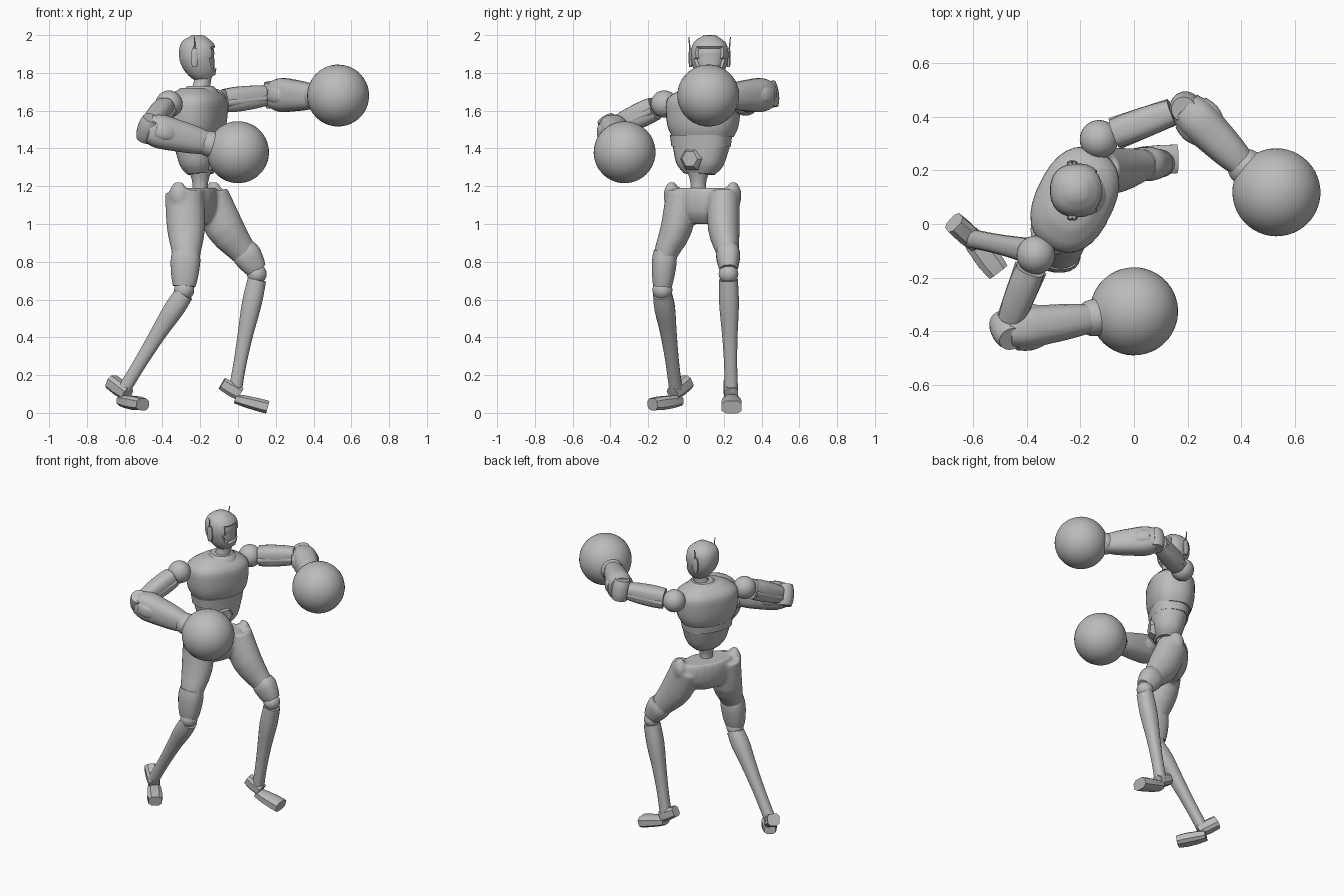
import bpy, bmesh, math
from mathutils import Vector

if "Cube" in bpy.data.objects:
    bpy.data.objects.remove(bpy.data.objects["Cube"])

colour = (0.5, 0.5, 0.5, 1)
grey = bpy.data.materials.new("plain grey")
grey.use_nodes = True
grey.diffuse_color = colour
grey.node_tree.nodes["Principled BSDF"].inputs["Base Color"].default_value = colour

Y = Vector((0, 1, 0))
Z = Vector((0, 0, 1))
SHOULDER_LINE = Vector((0.44, 0.9, 0))
FACING = SHOULDER_LINE.cross(Z).normalized()


def finish(name, bm):
    """Turn a bmesh into a shaded grey object."""
    bmesh.ops.recalc_face_normals(bm, faces=bm.faces)
    mesh = bpy.data.meshes.new(name)
    bm.to_mesh(mesh)
    bm.free()
    mesh.materials.append(grey)
    part = bpy.data.objects.new(name, mesh)
    bpy.context.collection.objects.link(part)
    bpy.ops.object.select_all(action='DESELECT')
    part.select_set(True)
    bpy.context.view_layer.objects.active = part
    bpy.ops.object.shade_smooth_by_angle(angle=math.radians(35))
    return part


def spline(values, fraction):
    """Smooth curve through evenly spaced values, numbers or vectors."""
    last = len(values) - 1
    position = fraction * last
    index = min(int(position), last - 1)
    f = position - index
    start, end = values[index], values[index + 1]
    leave = (end - values[max(index - 1, 0)]) / 2
    arrive = (values[min(index + 2, last)] - start) / 2
    gap = end - start
    return start + leave * f + (gap * 3 - leave * 2 - arrive) * f**2 + (leave + arrive - gap * 2) * f**3


def sweep(bm, path, radii, hint=Z, ratio=1, sides=20, power=2, steps=3):
    """Capped tube along a path; radii lie along hint, ratio scales the other axis."""
    path = [Vector(point) for point in path]
    count = (len(radii) - 1) * steps
    centres = [spline(path, i / count) for i in range(count + 1)]
    loops = []
    for i, centre in enumerate(centres):
        tangent = (centres[min(i + 1, count)] - centres[max(i - 1, 0)]).normalized()
        along = (hint - tangent * hint.dot(tangent)).normalized()
        across = tangent.cross(along) * ratio
        radius = spline(radii, i / count)
        loop = []
        for k in range(sides):
            angle = math.tau * (k + 0.5) / sides
            c, s = [math.copysign(abs(n) ** (2 / power), n) for n in (math.cos(angle), math.sin(angle))]
            loop.append(bm.verts.new(centre + (along * c + across * s) * radius))
        loops.append(loop)
    for low, high in zip(loops, loops[1:]):
        for k in range(sides):
            bm.faces.new((low[k - 1], low[k], high[k], high[k - 1]))
    bm.faces.new(loops[0])
    bm.faces.new(loops[-1])


def tube(name, path, radii, **options):
    bm = bmesh.new()
    sweep(bm, path, radii, **options)
    return finish(name, bm)


def ball(name, centre, radius):
    bm = bmesh.new()
    bmesh.ops.create_uvsphere(bm, u_segments=28, v_segments=16, radius=radius)
    bmesh.ops.translate(bm, verts=bm.verts, vec=centre)
    return finish(name, bm)


# Head with a sunken visor
bm = bmesh.new()
sweep(bm, [(-.16, .125, 1.77), (-.21, .125, 1.88), (-.21, .125, 2)],
      [.045, .075, .095, .1, .085, .03], hint=Y, sides=28, power=2.3)
bm.normal_update()
visor = [f for f in bm.faces if f.normal.x > .65 and 1.82 < f.calc_center_median().z < 1.94]
bmesh.ops.inset_region(bm, faces=visor, thickness=.008, depth=-.012)
finish("head", bm)

# Ear pods and aerials
for side in (-1, 1):
    ear = Vector((-.23, .125 + side * .1, 1.88))
    tip = ear + Z * .11 + Y * side * .01
    tube("ear_pod", [ear - Z * .05, ear + Z * .05], [.008, .012, .012, .008],
         hint=Y, ratio=1.6, sides=8, power=3)
    tube("aerial", [ear, tip], [.006, .003], hint=Y, sides=6)

# Neck and collar
tube("neck", [(-.2, .11, 1.68), (-.18, .125, 1.81)], [.06, .045, .05])
tube("collar", [(-.2, .11, 1.69), (-.2, .11, 1.73)], [.1, .09, .07], hint=Y)

# Torso, twisted toward the front right
torso = dict(hint=SHOULDER_LINE, ratio=.72, sides=28, power=2.4)
tube("chest", [(-.22, .09, 1.46), (-.22, .09, 1.72)], [.165, .19, .2, .19, .1], **torso)
tube("midriff", [(-.215, .08, 1.41), (-.215, .08, 1.47)], [.16, .168], **torso)
tube("abdomen", [(-.2, .07, 1.265), (-.21, .08, 1.42)], [.085, .125, .145, .155], **torso)
belly = Vector((-.21, .07, 1.345)) + FACING * .07
tube("belly_plate", [belly, belly + FACING * .045], [.07, .066, .045], sides=6, steps=1)
tube("waist", [(-.2, .065, 1.12), (-.2, .065, 1.28)], [.06, .04, .06], hint=Y)

# Leg joints
right_hip = Vector((-.285, -.02, 1.17))
right_knee = Vector((-.285, -.125, .65))
right_ankle = Vector((-.6, -.055, .13))
left_hip = Vector((-.15, .2, 1.15))
left_knee = Vector((.1, .225, .735))
left_ankle = Vector((-.015, .24, .12))

# Hips and thighs fused into one smooth shell
bm = bmesh.new()
sweep(bm, [(-.225, .09, 1), (-.225, .09, 1.19)], [.09, .165, .185, .17],
      hint=SHOULDER_LINE, ratio=.55)
right_thigh = [right_hip, (-.275, -.05, .98), (-.275, -.115, .82), right_knee + Z * .03]
left_thigh = [left_hip, (-.07, .2, .98), (.03, .22, .85), left_knee + Z * .03]
for thigh in (right_thigh, left_thigh):
    sweep(bm, thigh, [.085, .085, .06, .048], hint=Y, ratio=1.2)
for crest in (Vector((-.315, -.075, 1.17)), Vector((-.13, .25, 1.17))):
    sweep(bm, [crest - Z * .05, crest + Z * .05], [.038, .04, .018],
          hint=SHOULDER_LINE, ratio=1.3)
hips = finish("hips_and_thighs", bm)
fuse = hips.modifiers.new("fuse", 'REMESH')
fuse.mode = 'VOXEL'
fuse.voxel_size = .01
fuse.use_smooth_shade = True
soften = hips.modifiers.new("soften", 'SMOOTH')
soften.iterations = 4

# Thigh guards and knees
guard = dict(hint=Y, ratio=1.2, power=2.4)
tube("right_thigh_guard", [(-.275, -.11, .86), right_knee + Z * .02], [.06, .066, .06, .05], **guard)
tube("left_thigh_guard", [(.025, .222, .87), left_knee + Z * .02], [.056, .064, .056, .045], **guard)
ball("right_knee", right_knee, .053)
ball("left_knee", left_knee, .052)

# Shins
shin = dict(hint=Y, sides=16, power=2.4)
tube("right_shin", [right_knee - Z * .02, (-.41, -.095, .44), right_ankle],
     [.05, .055, .045, .036, .035], **shin)
tube("left_shin", [left_knee - Z * .03, (.04, .232, .42), left_ankle],
     [.05, .053, .042, .035, .036], **shin)

# Feet: raised heel, then a flat toe
foot = dict(sides=8, power=3, steps=1)
right_across = Vector((.75, .65, 0))
tube("right_heel", [(-.67, .005, .165), (-.585, -.07, .1)], [.04, .042, .036],
     hint=right_across, **foot)
tube("right_toe", [(-.615, -.035, .065), (-.505, -.178, .045)], [.037, .046, .05, .044],
     hint=right_across, ratio=.75, **foot)
tube("left_heel", [(-.085, .232, .155), (.01, .24, .1)], [.035, .04, .038], hint=Y, **foot)
tube("left_toe", [(-.015, .24, .075), (.157, .242, .03)], [.04, .05, .056, .056],
     hint=Y, ratio=.65, **foot)


# Arms with elbow hinges, armour ridges and ball gloves
def arm(side, shoulder, elbow, wrist, glove):
    shoulder, elbow, wrist, glove = map(Vector, (shoulder, elbow, wrist, glove))
    ball(side + "_shoulder", shoulder, .072)
    start = shoulder.lerp(elbow, .18)
    end = shoulder.lerp(elbow, .85)
    tube(side + "_upper_arm", [start, end], [.062, .066, .062, .054], ratio=.87, power=2.8)
    tube(side + "_upper_arm_ridge", [start - Z * .012, end - Z * .012], [.024, .02],
         ratio=2.6, power=3)
    hinge = (elbow - shoulder).cross(wrist - elbow).normalized() * .068
    tube(side + "_elbow", [elbow - hinge, elbow + hinge], [.046, .056, .056, .046],
         hint=wrist - elbow)
    tube(side + "_forearm", [elbow, wrist], [.075, .09, .084, .074, .062],
         ratio=.87, power=2.5)
    tube(side + "_forearm_plate", [elbow.lerp(wrist, .1), elbow.lerp(wrist, .45)],
         [.05, .055, .045], ratio=1.6, power=3)
    # The glove is one turned profile: a flared cuff running into a sphere
    size = .164
    axis = (glove - wrist).normalized()
    angles = [math.radians(155 - 8 * k) for k in range(20)]
    path = [wrist - axis * .02, wrist] + [glove + axis * size * math.cos(a) for a in angles]
    radii = [.055, .066] + [size * math.sin(a) for a in angles]
    tube(side + "_glove", path, radii, sides=36, steps=1)


arm("left", (-.13, .315, 1.645), (.19, .435, 1.685), (.4, .225, 1.675), (.53, .118, 1.68))
arm("right", (-.365, -.115, 1.635), (-.475, -.395, 1.505), (-.17, -.352, 1.43), (0, -.325, 1.38))
